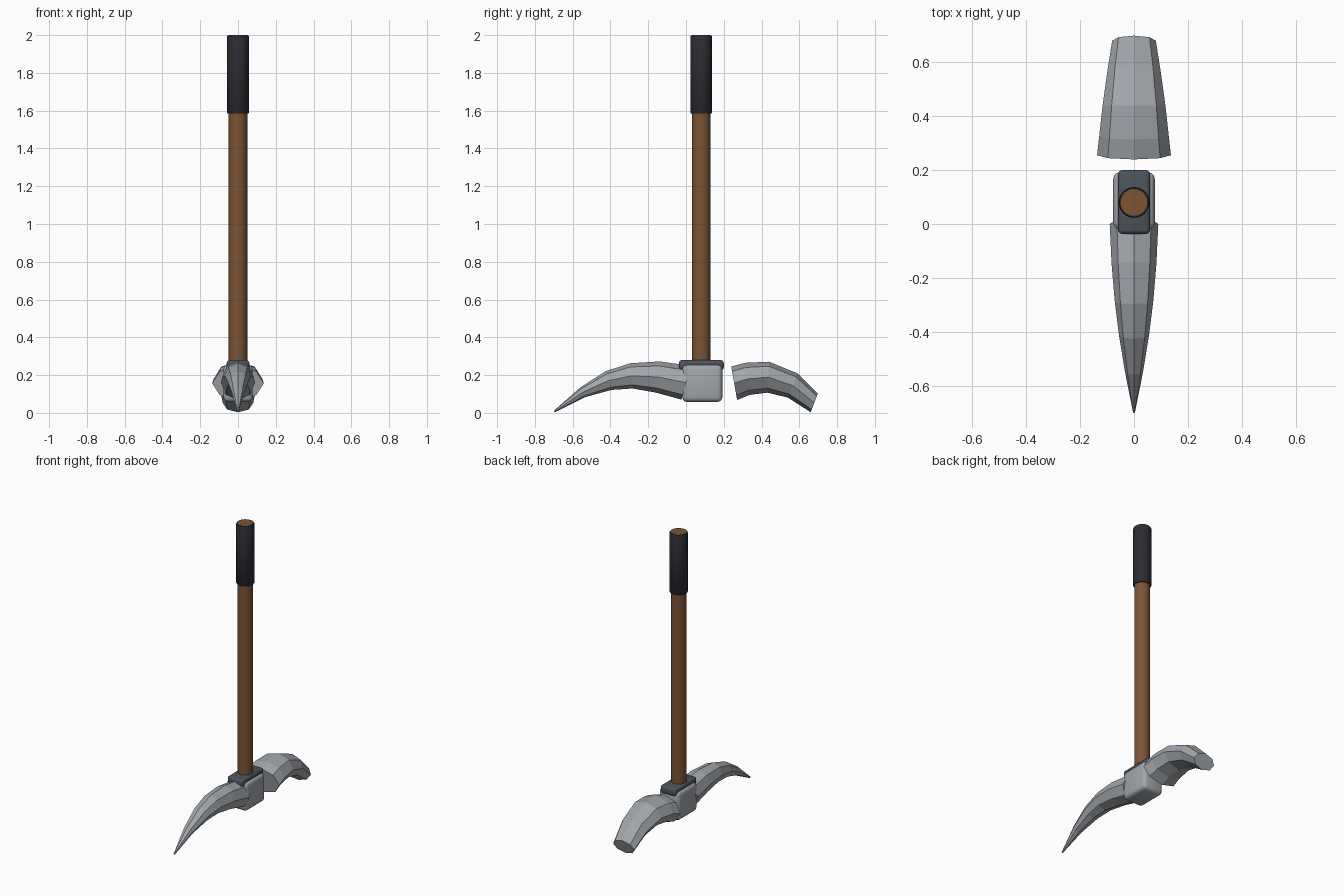
import bpy, bmesh, math
from mathutils import Vector

if "Cube" in bpy.data.objects:
    bpy.data.objects.remove(bpy.data.objects["Cube"])


def material(name, rgb):
    m = bpy.data.materials.new(name)
    m.diffuse_color = (*rgb, 1)
    m.use_nodes = True
    m.node_tree.nodes["Principled BSDF"].inputs["Base Color"].default_value = m.diffuse_color
    return m


steel = material("steel", (0.36, 0.38, 0.41))
dark_steel = material("dark steel", (0.075, 0.085, 0.105))
wood = material("wood", (0.20, 0.088, 0.034))
rubber = material("dark grip", (0.024, 0.024, 0.032))


def finish(bm, name, mat):
    bmesh.ops.recalc_face_normals(bm, faces=bm.faces)
    me = bpy.data.meshes.new(name)
    bm.to_mesh(me)
    bm.free()
    me.materials.append(mat)
    ob = bpy.data.objects.new(name, me)
    bpy.context.collection.objects.link(ob)
    return ob


def smooth(ob, angle=40):
    bpy.ops.object.select_all(action='DESELECT')
    ob.select_set(True)
    bpy.context.view_layer.objects.active = ob
    bpy.ops.object.shade_smooth_by_angle(angle=math.radians(angle))


def box(name, lo, hi, bevel, mat):
    bm = bmesh.new()
    bmesh.ops.create_cube(bm, size=1)
    for v in bm.verts:
        v.co = [(a + b) / 2 + c * (b - a) for a, b, c in zip(lo, hi, v.co)]
    bmesh.ops.bevel(bm, geom=bm.edges[:], offset=bevel, segments=3,
                    profile=0.5, affect='EDGES')
    ob = finish(bm, name, mat)
    smooth(ob)


def lathe(name, profile, y, mat, n=32):
    # revolve a closed (radius, z) profile around the handle axis
    bm = bmesh.new()
    rings = []
    for r, z in profile:
        rings.append([bm.verts.new((r * math.cos(2 * math.pi * i / n),
                                    y + r * math.sin(2 * math.pi * i / n), z))
                      for i in range(n)])
    return bm, rings


def skin(bm, rings, closed=False, caps=True):
    n = len(rings[0])
    pairs = list(zip(rings, rings[1:]))
    if closed:
        pairs.append((rings[-1], rings[0]))
    for a, b in pairs:
        for i in range(n):
            j = (i + 1) % n
            bm.faces.new((a[i], a[j], b[j], b[i]))
    if caps and not closed:
        bm.faces.new(rings[0])
        bm.faces.new(rings[-1])


def horn(name, stations, mat):
    # octagonal sections (y, z, half width, half height, tilt) swept on a curve
    bm = bmesh.new()
    rings = []
    for y, z, w, h, tilt in stations:
        t = math.radians(tilt)
        up = Vector((0, math.sin(t), math.cos(t)))
        ring = []
        for i in range(8):
            a = math.pi * i / 4
            p = Vector((w * math.cos(a), y, z)) + up * h * math.sin(a)
            ring.append(bm.verts.new(p))
        rings.append(ring)
    skin(bm, rings)
    finish(bm, name, mat)


# handle shaft and rubber grip
AXIS = 0.08
bm, rings = lathe("handle", [(0.049, 0.10), (0.049, 2.0)], AXIS, wood)
skin(bm, rings)
smooth(finish(bm, "handle", wood))
bm, rings = lathe("grip", [(0.048, 1.585), (0.054, 1.585), (0.057, 1.589),
                           (0.057, 1.994), (0.054, 1.999), (0.048, 1.999)],
                  AXIS, rubber)
skin(bm, rings, closed=True)
smooth(finish(bm, "grip", rubber))

# head block and collar
box("head_block", (-0.077, -0.02, 0.058), (0.077, 0.192, 0.255), 0.025, steel)
box("collar", (-0.06, -0.037, 0.226), (0.06, 0.2, 0.28), 0.016, dark_steel)

# pointed spike at the front
horn("spike", [
    (0.000, 0.160, 0.090, 0.093, 15),
    (-0.150, 0.190, 0.083, 0.083, 7),
    (-0.290, 0.196, 0.071, 0.067, -5),
    (-0.410, 0.171, 0.056, 0.052, -18),
    (-0.545, 0.110, 0.034, 0.029, -29),
    (-0.697, 0.007, 0.004, 0.005, -38),
], steel)

# broad blade at the back
horn("blade", [
    (0.255, 0.157, 0.137, 0.090, -10),
    (0.325, 0.180, 0.129, 0.086, -8),
    (0.435, 0.189, 0.117, 0.082, 3),
    (0.565, 0.145, 0.099, 0.069, 22),
    (0.679, 0.053, 0.081, 0.053, 21),
], steel)
